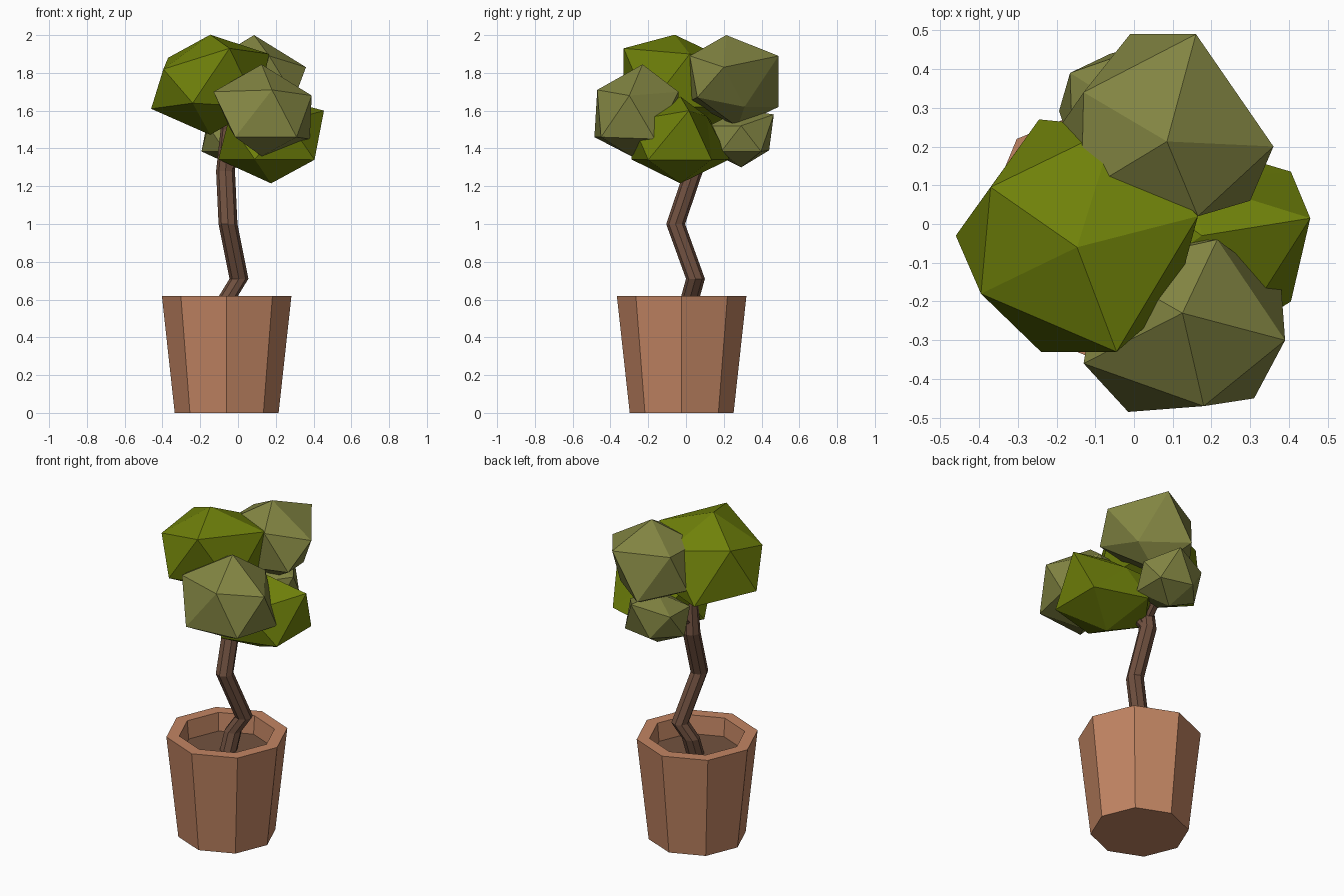
import bpy, bmesh
from math import cos, sin, tau
from mathutils import Matrix, Vector


def material(name, rgb):
    m = bpy.data.materials.new(name)
    m.diffuse_color = (*rgb, 1)
    return m


CLAY = material("clay", (0.54, 0.235, 0.125))
SOIL = material("soil", (0.17, 0.085, 0.05))
BARK = material("bark", (0.16, 0.08, 0.05))
BRIGHT = material("bright_leaf", (0.16, 0.22, 0.003))
DULL = material("dull_leaf", (0.225, 0.235, 0.055))


def finish(name, bm, mat):
    bmesh.ops.recalc_face_normals(bm, faces=bm.faces)
    mesh = bpy.data.meshes.new(name)
    bm.to_mesh(mesh)
    bm.free()
    mesh.materials.append(mat)
    obj = bpy.data.objects.new(name, mesh)
    bpy.context.collection.objects.link(obj)
    return obj


def loft(name, sections, mat, sides=8):
    """Skin level rings given as (x, y, z, radius), capped at both ends."""
    bm = bmesh.new()
    rings = [[bm.verts.new((x + r * cos(tau * i / sides), y + r * sin(tau * i / sides), z))
              for i in range(sides)] for x, y, z, r in sections]
    for a, b in zip(rings, rings[1:]):
        for i in range(sides):
            j = (i + 1) % sides
            bm.faces.new((a[i], a[j], b[j], b[i]))
    bm.faces.new(rings[0])
    bm.faces.new(rings[-1])
    return finish(name, bm, mat)


# Octagonal pot: outside, rim, inner wall and floor
PX, PY = -0.06, -0.023
pot = loft("pot", [(PX, PY, z, r) for z, r in
                   ((0, 0.275), (0.62, 0.343), (0.62, 0.27), (0.51, 0.26))], CLAY)
pot.data.materials.append(SOIL)
pot.data.polygons[len(pot.data.polygons) - 1].material_index = 1

# Crooked trunk
loft("trunk", [(-0.06, -0.01, 0.5, 0.05), (-0.05, 0.025, 0.62, 0.05), (0.005, 0.05, 0.71, 0.05),
               (-0.053, -0.055, 1.0, 0.05), (-0.066, 0.04, 1.28, 0.05),
               (-0.05, 0.03, 1.5, 0.042), (-0.08, -0.03, 1.7, 0.035)], BARK)

# Short branches into the leaf clumps
for name, base, tip in (("branch_right", 1.28, (0.08, -0.01, 1.42)),
                        ("branch_back", 1.33, (-0.03, 0.2, 1.44)),
                        ("branch_top", 1.5, (0.02, 0.16, 1.68))):
    loft(name, [(-0.06, 0.035, base, 0.03), (*tip, 0.022)], BARK, 6)


# Faceted leaf clumps: squashed icosahedra, with a few corners nudged to given spots
def clump(name, c, rx, ry, h, mat, py=0, nudges=()):
    bm = bmesh.new()
    m = Matrix(((rx, 0, 0, c[0]), (0, ry, py, c[1]), (0, 0, h, c[2]), (0, 0, 0, 1)))
    bmesh.ops.create_icosphere(bm, subdivisions=1, radius=1, matrix=m)
    free = set(bm.verts)
    for spot in map(Vector, nudges):
        v = min(free, key=lambda v: (v.co - spot).length)
        v.co = spot
        free.remove(v)
    finish(name, bm, mat)


clump("leaves_left", (-0.147, -0.03, 1.737), 0.35, 0.345, 0.265, BRIGHT, -0.03,
      [(-0.37, 0.095, 1.88), (-0.395, -0.18, 1.82), (0.165, 0.02, 1.90),
       (-0.045, -0.33, 1.93), (-0.245, 0.27, 1.57), (-0.24, -0.33, 1.64), (-0.46, -0.03, 1.61)])
clump("leaves_back", (0.085, 0.243, 1.757), 0.305, 0.285, 0.243, DULL, -0.03,
      [(0.16, 0.49, 1.89), (-0.01, 0.49, 1.62), (0.36, 0.20, 1.83), (0.30, 0.06, 1.67),
       (0.165, 0.02, 1.89), (-0.13, 0.34, 1.87), (0.23, 0.31, 1.62)])
clump("leaves_front", (0.125, -0.26, 1.602), 0.297, 0.265, 0.243, DULL, 0.03,
      [(0.18, -0.47, 1.71), (-0.13, -0.36, 1.70), (0.39, -0.30, 1.68), (0.215, -0.04, 1.70),
       (-0.015, -0.485, 1.46), (0.31, -0.45, 1.46), (0.38, -0.165, 1.45), (-0.04, -0.24, 1.50)])
clump("leaves_right", (0.175, -0.03, 1.445), 0.312, 0.305, 0.23, BRIGHT, 0,
      [(0.455, 0.015, 1.60), (0.405, 0.135, 1.34), (0.405, -0.20, 1.34), (0.15, 0.11, 1.57)])
clump("leaves_small", (-0.01, 0.292, 1.452), 0.205, 0.2, 0.152, DULL, 0,
      [(-0.165, 0.39, 1.53), (-0.06, 0.44, 1.39), (0.05, 0.465, 1.58)])
